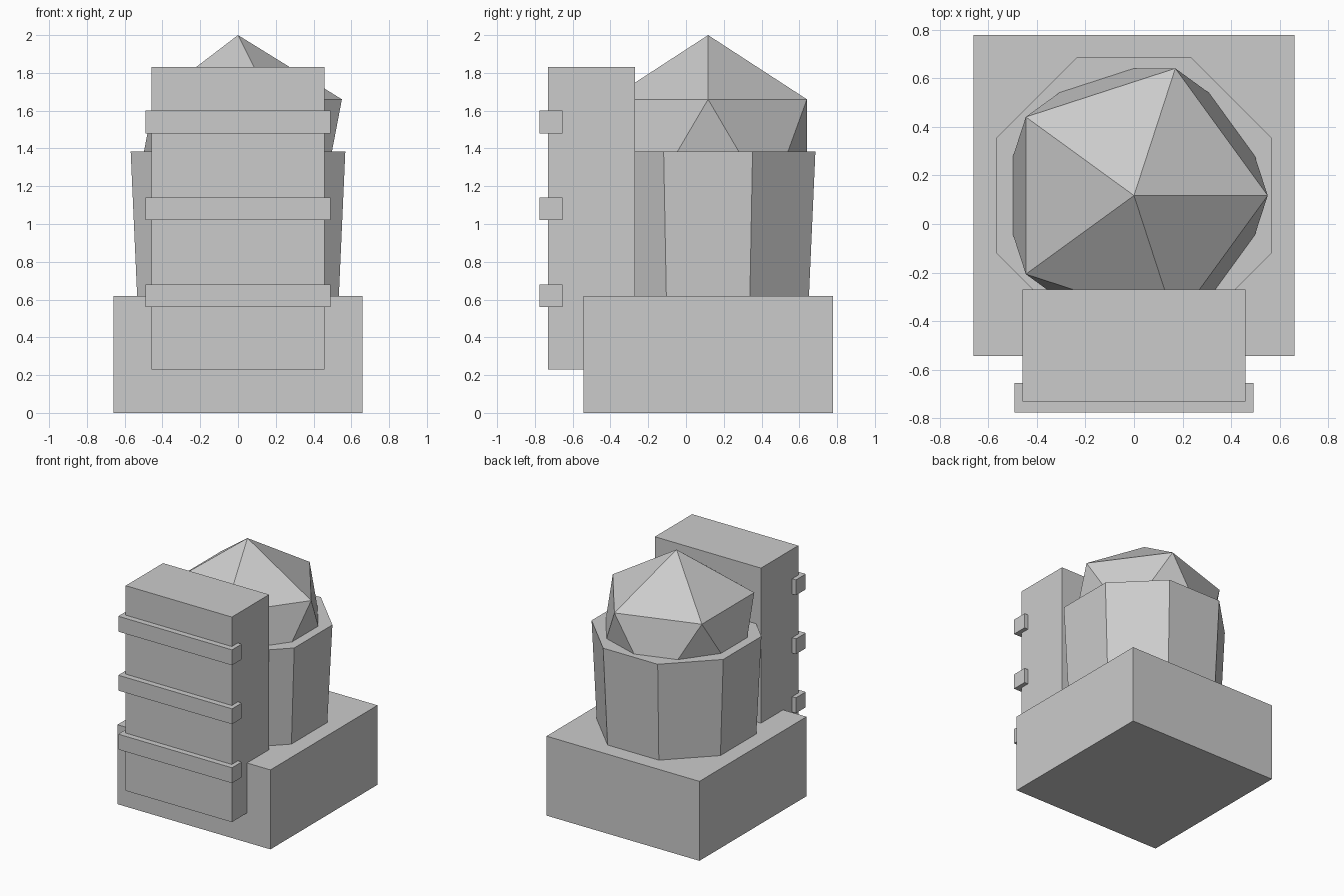
import bpy
import math

if "Cube" in bpy.data.objects:
    bpy.data.objects.remove(bpy.data.objects["Cube"])

grey = bpy.data.materials.new("plain grey")
grey.diffuse_color = (0.6, 0.6, 0.6, 1)
grey.use_nodes = True
grey.node_tree.nodes["Principled BSDF"].inputs["Base Color"].default_value = grey.diffuse_color

AXIS_Y = 0.117      # centre line of base, drum and dome
DRUM_TOP = 1.385


def finish(name):
    obj = bpy.context.object
    obj.name = name
    obj.data.materials.append(grey)
    return obj


def box(name, low, high):
    centre = [(a + b) / 2 for a, b in zip(low, high)]
    bpy.ops.mesh.primitive_cube_add(size=1, location=centre)
    bpy.context.object.scale = [b - a for a, b in zip(low, high)]
    bpy.ops.object.transform_apply(location=False, rotation=False, scale=True)
    return finish(name)


# Square base block
box("base", (-0.66, -0.543, 0), (0.66, 0.777, 0.62))

# Tall pack at the front, sunk into the base
box("front_pack", (-0.458, -0.73, 0.23), (0.458, -0.27, 1.83))

# Three straps wrapped over the front of the pack
for i in range(3):
    z = 0.62 + 0.46 * i
    box(f"strap_{i + 1}", (-0.491, -0.775, z - 0.06), (0.491, -0.655, z + 0.06))

# Eight-sided drum, slightly wider at the top
bottom = 0.60
bpy.ops.mesh.primitive_cone_add(
    vertices=8, radius1=0.577, radius2=0.615, depth=DRUM_TOP - bottom,
    location=(0, AXIS_Y, (DRUM_TOP + bottom) / 2),
    rotation=(0, 0, math.pi / 8))
finish("drum")

# Faceted dome, its lower half inside the drum
bpy.ops.mesh.primitive_ico_sphere_add(
    subdivisions=1, radius=0.615, location=(0, AXIS_Y, DRUM_TOP))
finish("dome")
